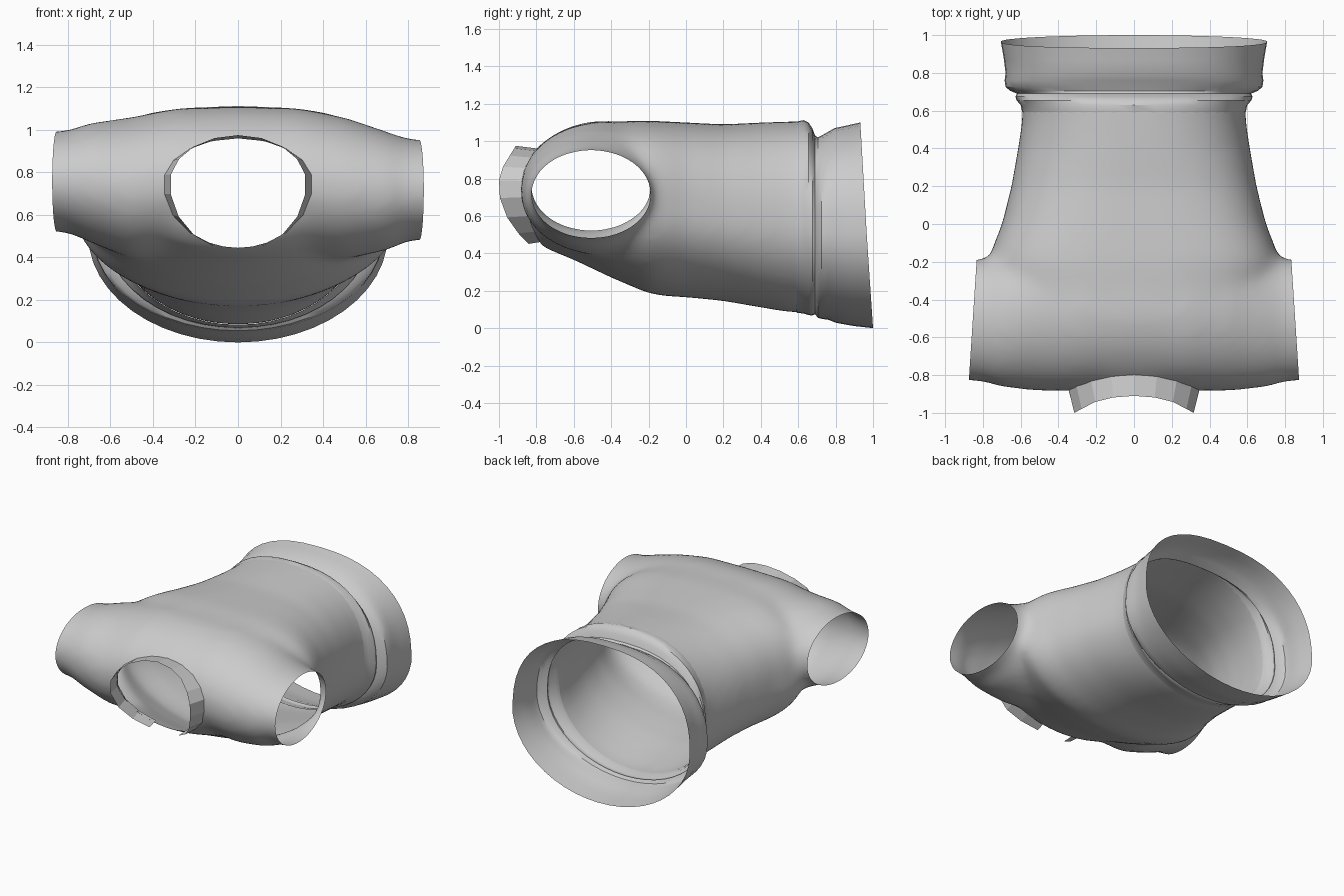
import bpy, bmesh
from math import sin, cos, pi, copysign
from mathutils import Vector

if "Cube" in bpy.data.objects:
    bpy.data.objects.remove(bpy.data.objects["Cube"])

SEG = 48


def loft(bm, rings, closed=True, caps=False):
    """Skin a list of point rings with quads."""
    rows = [[bm.verts.new(p) for p in r] for r in rings]
    n = len(rows[0])
    for a, b in zip(rows, rows[1:]):
        for i in range(n if closed else n - 1):
            j = (i + 1) % n
            bm.faces.new((a[i], a[j], b[j], b[i]))
    if caps:
        bm.faces.new(rows[0])
        bm.faces.new(rows[-1][::-1])


def finish(bm, name):
    bmesh.ops.recalc_face_normals(bm, faces=bm.faces[:])
    me = bpy.data.meshes.new(name)
    bm.to_mesh(me)
    bm.free()
    ob = bpy.data.objects.new(name, me)
    bpy.context.collection.objects.link(ob)
    return ob


def activate(ob):
    bpy.ops.object.select_all(action='DESELECT')
    ob.select_set(True)
    bpy.context.view_layer.objects.active = ob


def smooth(ob, angle):
    activate(ob)
    bpy.ops.object.shade_smooth_by_angle(angle=angle)


def apply_mod(ob, kind, **settings):
    m = ob.modifiers.new(kind, kind)
    for k, v in settings.items():
        setattr(m, k, v)
    activate(ob)
    bpy.ops.object.modifier_apply(modifier=m.name)


def torso_ring(y, a, zb, zt, slant=0.0):
    """Cross-section across y: round belly, flatter top, optional slant."""
    zm = zb + 0.46 * (zt - zb)
    top_exp = 2 / (2.4 + .5 * min(1, max(0, (.4 - y) / .5)))
    pts = []
    for i in range(SEG):
        c, s = cos(2 * pi * i / SEG), sin(2 * pi * i / SEG)
        e = top_exp if s > 0 else 1.0
        x = a * copysign(abs(c) ** e, c)
        h = copysign(abs(s) ** e, s)
        z = zm + h * ((zt - zm) if s > 0 else (zm - zb))
        pts.append((x, y - slant * h, z))
    return pts


# Torso and shoulder tube, fused into one smooth skin
torso = [(-.87, .26, .58, .87), (-.83, .40, .50, .93), (-.76, .50, .43, 1.0),
         (-.6, .62, .365, 1.065), (-.4, .72, .27, 1.105), (-.2, .775, .185, 1.11),
         (-.1, .74, .17, 1.105), (0, .70, .165, 1.10), (.2, .65, .145, 1.09),
         (.4, .615, .11, 1.10), (.55, .592, .085, 1.105), (.7, .592, .08, 1.11)]
half = [(.95, -.51, .315, .735, .23), (.8, -.51, .325, .735, .24),
        (.7, -.505, .36, .73, .28), (.5, -.45, .435, .725, .335),
        (.3, -.44, .445, .75, .35)]
right = [(x, y, ry, z - .018 * (x > .6), rz) for x, y, ry, z, rz in half]
left = [(-x, y, ry, z + .022 * (x > .6), rz) for x, y, ry, z, rz in half[::-1]]
tube = right + [(0, -.43, .445, .76, .35)] + left

bm = bmesh.new()
loft(bm, [torso_ring(*r) for r in torso], caps=True)
loft(bm, [[(x, yc + ry * cos(2 * pi * i / SEG), zc + rz * sin(2 * pi * i / SEG))
           for i in range(SEG)] for x, yc, ry, zc, rz in tube], caps=True)
body = finish(bm, "body")
apply_mod(body, 'REMESH', mode='VOXEL', voxel_size=.025)
apply_mod(body, 'SMOOTH', factor=.5, iterations=22)

# Neck hole, cut with an egg-shaped prism whose walls are then removed
NX, NC, UP, DOWN = .345, .75, .21, .305


def egg(t, y, k=1.0):
    s = sin(t)
    return (NX * k * cos(t), y, NC + (UP if s > 0 else DOWN) * s)


bm = bmesh.new()
loft(bm, [[egg(2 * pi * i / 32, y) for i in range(32)] for y in (-1.2, -.5)],
     caps=True)
cutter = finish(bm, "neck_cutter")
cutter.hide_render = True
apply_mod(body, 'BOOLEAN', operation='DIFFERENCE', solver='EXACT', object=cutter)
bpy.data.objects.remove(cutter)

bm = bmesh.new()
bm.from_mesh(body.data)


def on_egg(v):
    dz = v.co.z - NC
    r = (v.co.x / NX) ** 2 + (dz / (UP if dz > 0 else DOWN)) ** 2
    return v.co.y < -.45 and .985 < r < 1.004


walls = [f for f in bm.faces if all(on_egg(v) for v in f.verts)]
bmesh.ops.delete(bm, geom=walls, context='FACES')

# Open the sleeve ends and the waist
for co, no in (((.853, -.5, 0), (1, .065, 0)), ((-.853, -.5, 0), (-1, .065, 0)),
               ((0, .6, 0), (0, 1, 0))):
    bmesh.ops.bisect_plane(bm, geom=bm.verts[:] + bm.edges[:] + bm.faces[:],
                           plane_co=Vector(co), plane_no=Vector(no).normalized(),
                           clear_outer=True)
bm.to_mesh(body.data)
bm.free()
smooth(body, .7)

# Gathered waist and flared hem band
hem = [(.59, .591, .083, 1.105), (.63, .60, .078, 1.112), (.655, .622, .07, 1.10),
       (.675, .628, .068, 1.07), (.69, .62, .075, 1.03), (.705, .655, .055, 1.02),
       (.725, .68, .05, 1.03), (.76, .685, .045, 1.05), (.80, .68, .028, 1.07, .005),
       (.88, .69, .012, 1.085, .015), (.966, .705, 0, 1.10, .034)]
bm = bmesh.new()
loft(bm, [torso_ring(*r) for r in hem])
smooth(finish(bm, "hem_band"), .6)

# Collar band, faceted and split at the bottom
bm = bmesh.new()
N, GAP = 16, .36
inner, outer = [], []
for i in range(N + 1):
    t = -pi / 2 + GAP + (2 * pi - 2 * GAP) * i / N
    s = sin(t)
    y0 = -.865 + (.075 if s > 0 else .125) * s * s
    y1 = -1.0 + (.09 * max(s - .35, 0) / .65 if s > 0 else .18 * s * s)
    inner.append(egg(t, y0, 1.03))
    x, y, z = egg(t, y1, .93)
    outer.append((x, y, z + .015 * s))
loft(bm, [inner, outer], closed=False)
finish(bm, "collar")
